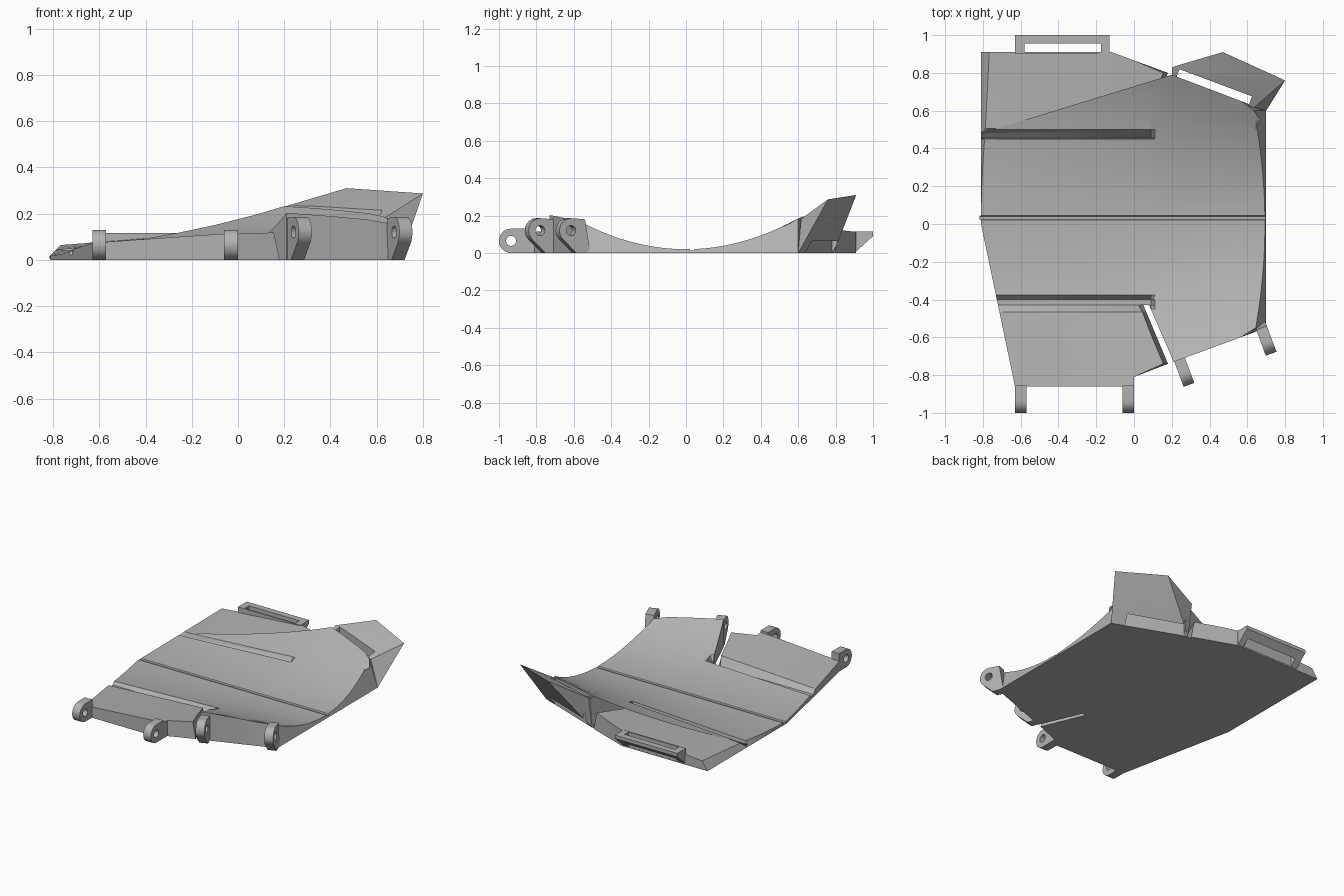
import bpy, bmesh, math
from mathutils import Vector, Matrix

old = bpy.data.objects.get("Cube")
if old:
    bpy.data.objects.remove(old)

GREY = (0.45, 0.45, 0.45, 1)
mat = bpy.data.materials.new("plain grey")
mat.use_nodes = True
mat.diffuse_color = GREY
mat.node_tree.nodes["Principled BSDF"].inputs["Base Color"].default_value = GREY


def finish(name, bm):
    bmesh.ops.recalc_face_normals(bm, faces=bm.faces[:])
    mesh = bpy.data.meshes.new(name)
    bm.to_mesh(mesh)
    bm.free()
    ob = bpy.data.objects.new(name, mesh)
    bpy.context.collection.objects.link(ob)
    mesh.materials.append(mat)
    return ob


def hull(name, points):
    bm = bmesh.new()
    for p in points:
        bm.verts.new(p)
    res = bmesh.ops.convex_hull(bm, input=bm.verts[:])
    loose = [v for v in bm.verts if not v.link_faces]
    bmesh.ops.delete(bm, geom=loose, context='VERTS')
    bmesh.ops.dissolve_limit(bm, angle_limit=0.01, verts=bm.verts[:], edges=bm.edges[:])
    return finish(name, bm)


def cut(ob, cutter):
    cutter.hide_render = True
    cutter.hide_viewport = True
    mod = ob.modifiers.new("opening", 'BOOLEAN')
    mod.operation, mod.object, mod.solver = 'DIFFERENCE', cutter, 'EXACT'
    deps = bpy.context.evaluated_depsgraph_get()
    mesh = bpy.data.meshes.new_from_object(ob.evaluated_get(deps))
    ob.modifiers.clear()
    ob.data = mesh
    bpy.data.objects.remove(cutter)


def box(name, centre, size, angle=0):
    bm = bmesh.new()
    bmesh.ops.create_cube(bm, size=1, matrix=Matrix.Translation(centre)
                          @ Matrix.Rotation(angle, 4, 'Z') @ Matrix.Diagonal((*size, 1)))
    return finish(name, bm)


def plate(name, outline, top_point, y_cuts, x_cuts):
    """Flat-bottomed plate whose top follows top_point(x, y)."""
    bm = bmesh.new()
    bm.faces.new([bm.verts.new((x, y, 0)) for x, y in outline])
    bmesh.ops.triangulate(bm, faces=bm.faces[:])
    for axis, cuts in (((1, 0, 0), x_cuts), ((0, 1, 0), y_cuts)):
        for c in cuts:
            bmesh.ops.bisect_plane(bm, geom=bm.verts[:] + bm.edges[:] + bm.faces[:],
                                   plane_co=Vector(axis) * c, plane_no=axis, dist=1e-5)
    faces, rim = bm.faces[:], [e for e in bm.edges if e.is_boundary]
    top = {v: bm.verts.new(top_point(v.co.x, v.co.y)) for v in bm.verts[:]}
    for f in faces:
        bm.faces.new([top[v] for v in f.verts])
    for e in rim:
        a, b = e.verts
        bm.faces.new((a, b, top[b], top[a]))
    return finish(name, bm)


FLOOR = 0.02


def bowl(x, y):
    return FLOOR + (0.1 + (x + 0.8) * 0.24) * y * y


def bevel_left(x, y, z):
    return x + (z - FLOOR) if x < -0.805 and y > 0.02 else x


# Central shell with its hinge grooves
def core_top(x, y):
    z = bowl(x, y)
    if 0.021 < y < 0.044:
        z = 0.012
    if x < 0.09 and (0.45 < y < 0.485 or -0.435 < y < -0.395):
        z = FLOOR
    x = bevel_left(x, y, z)
    if x > 0.69:
        x -= 0.35 * z
    return x, y, z


steps = [i * 0.05 for i in range(-14, 16)]
plate("central_shell",
      [(-0.81, 0), (-0.72, -0.43), (0.08, -0.43), (0.21, -0.73), (0.7, -0.55),
       (0.7, 0.6), (0.2, 0.79), (0.075, 0.48), (-0.81, 0.48)],
      core_top, steps + [0.02, 0.024, 0.041, 0.045, 0.43, 0.455, -0.375, -0.4],
      (0.089, 0.11, 0.4))


# Side panels beyond the hinges
def panel_top(edge):
    def top(x, y):
        d = abs(y)
        inner = bowl(x, 0.46)
        outer = 0.065 + (x + 0.77) * 0.07
        z = inner + (outer - inner) * (d - 0.46) / 0.42
        if d < edge + 0.005:
            z = FLOOR
        slit = 0.05 + 0.13 * (d - edge) / 0.32
        nx = x - 0.025 if x > slit - 0.008 else bevel_left(x, y, z)
        return nx, y, z
    return top


plate("back_panel",
      [(-0.81, 0.48), (0.05, 0.48), (0.18, 0.8), (-0.12, 0.91), (-0.81, 0.91)],
      panel_top(0.48), (0.505, 0.65, 0.8), (-0.4, 0))
plate("front_panel",
      [(-0.72, -0.43), (-0.63, -0.86), (0, -0.86), (0, -0.81), (0.18, -0.74), (0.05, -0.43)],
      panel_top(0.43), (-0.465, -0.6, -0.74), (-0.4, 0))

# Raised corner flap with strap slot
flap = hull("corner_flap",
            [(0.2, 0.79, 0), (0.7, 0.6, 0), (0.2, 0.79, 0.215), (0.635, 0.615, 0.182),
             (0.2, 0.83, 0.23), (0.47, 0.91, 0.31), (0.8, 0.76, 0.287)])
cut(flap, box("flap_slot", (0.425, 0.727, 0.2), (0.41, 0.044, 1), math.radians(-20.5)))

# Back strap loop
loop = hull("strap_loop", [(x, y, z) for x in (-0.63, -0.13) for y, z in
                           ((0.9, 0), (0.9, 0.115), (1, 0.115), (1, 0.09))])
cut(loop, box("loop_slot", (-0.378, 0.933, 0.1), (0.405, 0.044, 1)))


# Pierced hinge lugs along the front
def lug(name, x, y, angle, reach, cz, r, base):
    place = Matrix.Translation((x, y, 0)) @ Matrix.Rotation(angle, 4, 'Z')
    ring = [(reach + r * math.cos(t), cz + r * math.sin(t))
            for t in (i * math.tau / 32 for i in range(32))]
    pts = [place @ Vector((s, -d, z)) for s in (-0.03, 0.03) for d, z in ring + base]
    ob = hull(name, pts)
    bm = bmesh.new()
    bmesh.ops.create_cone(bm, cap_ends=True, segments=24, radius1=0.027, radius2=0.027,
                          depth=0.2, matrix=place @ Matrix.Translation((0, -reach, cz))
                          @ Matrix.Rotation(math.pi / 2, 4, 'Y'))
    cut(ob, finish("lug_hole", bm))


for side, x in (("right", -0.6), ("left", -0.03)):
    lug("front_lug_" + side, x, -0.855, 0, 0.08, 0.065, 0.065, [(0, 0), (0, 0.13)])
for side, x, y in (("inner", 0.24, -0.715), ("outer", 0.675, -0.55)):
    lug("corner_lug_" + side, x, y, math.radians(20.5), 0.08, 0.12, 0.066,
        [(-0.03, 0), (0.05, 0), (0, 0.18)])

# Soft shading with crisp edges
bpy.ops.object.select_all(action='DESELECT')
for ob in bpy.context.collection.objects:
    if ob.type == 'MESH':
        ob.select_set(True)
        bpy.context.view_layer.objects.active = ob
bpy.ops.object.shade_smooth_by_angle(angle=math.radians(15))
